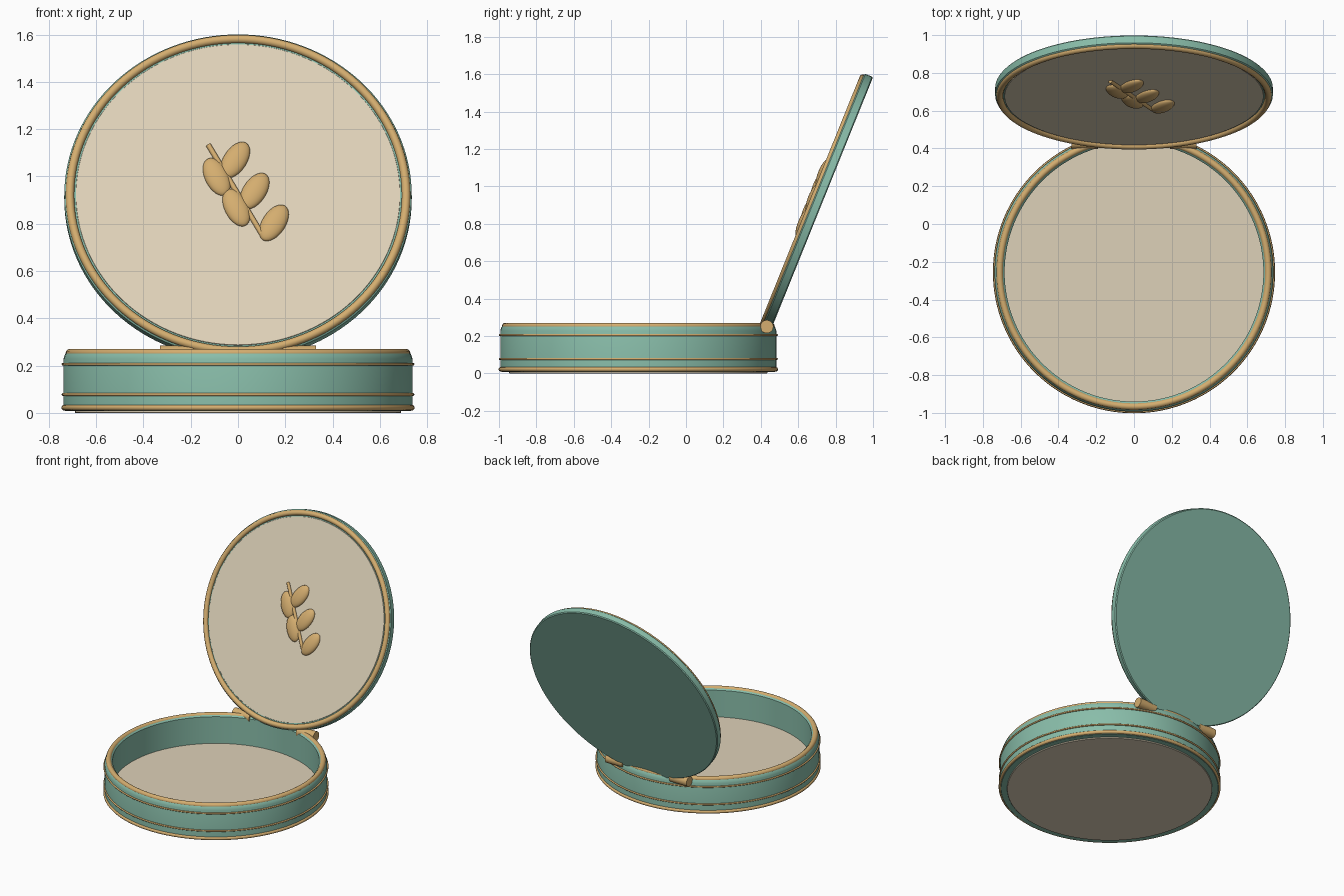
import bpy, bmesh
from math import radians, pi, cos, sin
from mathutils import Matrix, Vector

if "Cube" in bpy.data.objects:
    bpy.data.objects.remove(bpy.data.objects["Cube"], do_unlink=True)

SEG = 128


def material(name, rgb):
    m = bpy.data.materials.new(name)
    m.use_nodes = True
    m.diffuse_color = (*rgb, 1)
    m.node_tree.nodes["Principled BSDF"].inputs["Base Color"].default_value = (*rgb, 1)
    return m


green = material("sage green", (0.25, 0.51, 0.40))
gold = material("warm gold", (0.66, 0.42, 0.16))
cream = material("cream", (0.73, 0.64, 0.48))


def finish(name, bm, mat, matrix):
    bmesh.ops.recalc_face_normals(bm, faces=bm.faces)
    mesh = bpy.data.meshes.new(name)
    bm.to_mesh(mesh)
    bm.free()
    obj = bpy.data.objects.new(name, mesh)
    bpy.context.collection.objects.link(obj)
    mesh.materials.append(mat)
    obj.matrix_world = matrix
    bpy.ops.object.select_all(action='DESELECT')
    obj.select_set(True)
    bpy.context.view_layer.objects.active = obj
    bpy.ops.object.shade_smooth_by_angle(angle=radians(35))
    return obj


def lathe(name, profile, mat, matrix, closed=False):
    """Spin an (r, z) profile round z; closed joins the last point to the first."""
    bm = bmesh.new()
    pts = [bm.verts.new((r, 0, z)) for r, z in profile]
    pairs = list(zip(pts, pts[1:])) + ([(pts[-1], pts[0])] if closed else [])
    edges = [bm.edges.new(p) for p in pairs]
    bmesh.ops.spin(bm, geom=pts + edges, axis=(0, 0, 1), cent=(0, 0, 0),
                   angle=2 * pi, steps=SEG, use_duplicate=False)
    bmesh.ops.remove_doubles(bm, verts=bm.verts, dist=1e-4)
    return finish(name, bm, mat, matrix)


def ring(name, major, minor, z, matrix):
    n = 14
    prof = [(major + minor * cos(2 * pi * i / n), z + minor * sin(2 * pi * i / n))
            for i in range(n)]
    return lathe(name, prof, gold, matrix, closed=True)


def disc(name, radius, z0, z1, bevel, mat, matrix):
    prof = [(0, z0), (radius - bevel, z0), (radius, z0 + bevel),
            (radius, z1 - bevel), (radius - bevel, z1), (0, z1)]
    return lathe(name, prof, mat, matrix)


def rod(name, a, b, radius, matrix, bevel=0.0):
    a, b = Vector(a), Vector(b)
    bm = bmesh.new()
    bmesh.ops.create_cone(bm, cap_ends=True, segments=32, radius1=radius,
                          radius2=radius, depth=(b - a).length)
    turn = (b - a).to_track_quat('Z', 'Y').to_matrix().to_4x4()
    bm.transform(Matrix.Translation((a + b) / 2) @ turn)
    return finish(name, bm, gold, matrix)


# Round base: hollow wall, floor and trim rings
base = Matrix.Translation((0, -0.255, 0))
lathe("base_wall", [(0.685, 0.008), (0.73, 0.008), (0.738, 0.016), (0.738, 0.228),
                    (0.733, 0.245), (0.722, 0.26), (0.695, 0.26), (0.685, 0.25)],
      green, base, closed=True)
disc("base_floor", 0.69, 0.0, 0.055, 0.002, cream, base)
ring("rim_trim", 0.711, 0.018, 0.253, base)
ring("foot_trim", 0.735, 0.012, 0.022, base)
ring("lower_band", 0.74, 0.006, 0.078, base)
ring("upper_band", 0.74, 0.006, 0.206, base)

# Open lid, tilted back; local z points out of its inner face
lid = Matrix.Translation((0, 0.725, 0.903)) @ Matrix.Rotation(radians(68), 4, 'X')
disc("lid_shell", 0.735, 0.0, 0.05, 0.006, green, lid)
disc("lid_panel", 0.686, 0.04, 0.054, 0.001, cream, lid)
ring("lid_trim", 0.711, 0.018, 0.05, lid)

# Leaf sprig on the inner face of the lid
rod("sprig_stem", (-0.125, 0.225, 0.057), (0.10, -0.18, 0.057), 0.011, lid)
leaves = [(-0.09, 0.08, 24), (-0.012, 0.157, -30), (0.07, 0.015, -30),
          (-0.007, -0.06, 24), (0.152, -0.13, -30)]
for i, (x, y, angle) in enumerate(leaves):
    bm = bmesh.new()
    bmesh.ops.create_uvsphere(bm, u_segments=32, v_segments=16, radius=1)
    bm.transform(Matrix.Translation((x, y, 0.056))
                 @ Matrix.Rotation(radians(angle), 4, 'Z')
                 @ Matrix.Diagonal((0.05, 0.091, 0.026, 1)))
    finish(f"sprig_leaf_{i + 1}", bm, gold, lid)

# Pair of hinge barrels
for side, name in ((1, "left"), (-1, "right")):
    rod(f"hinge_{name}", (side * 0.19, 0.432, 0.25), (side * 0.33, 0.432, 0.25),
        0.035, Matrix.Identity(4))
